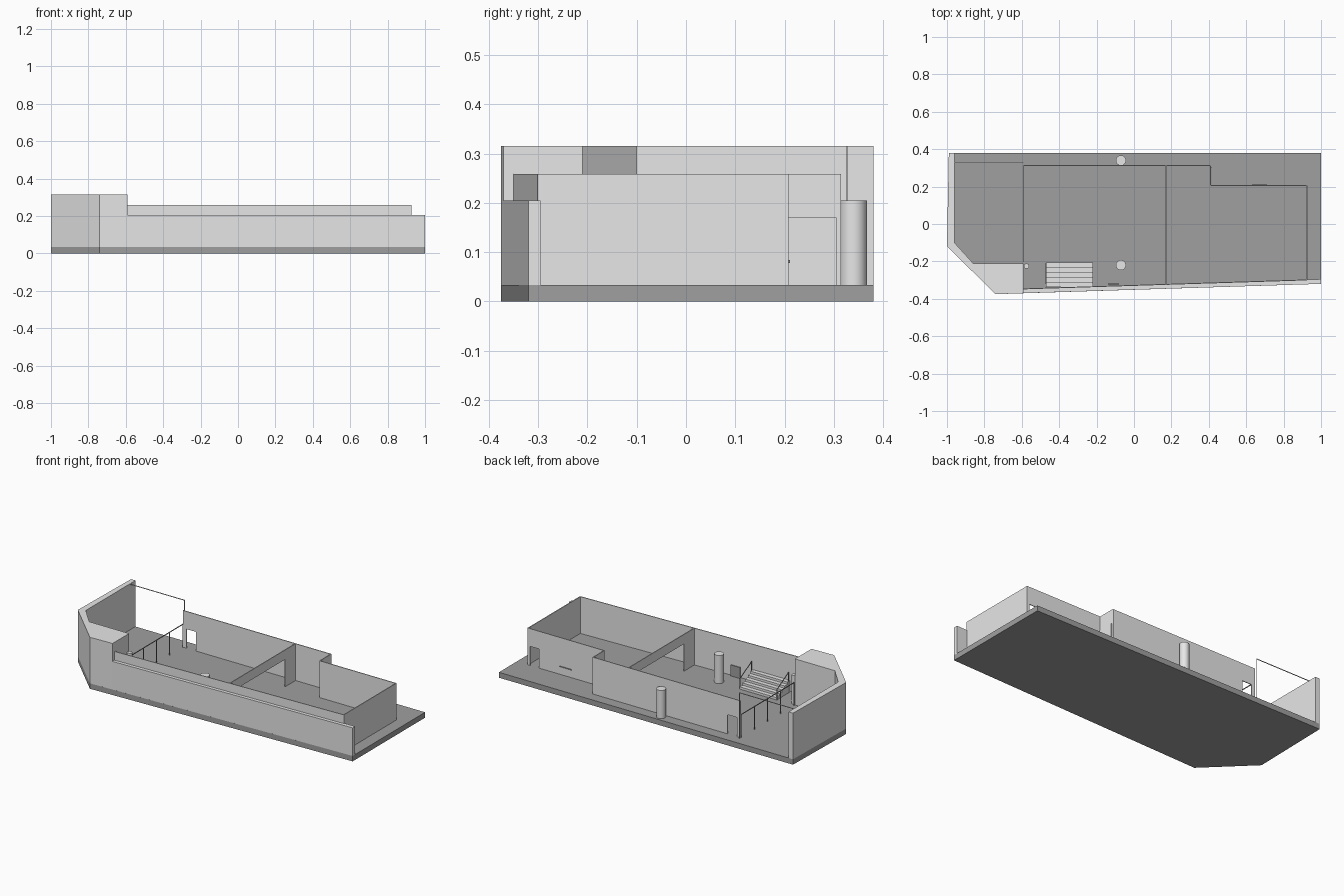
import bpy, bmesh, math
from mathutils import Vector

cube = bpy.data.objects.get("Cube")
if cube:
    bpy.data.objects.remove(cube)


def material(name, v):
    m = bpy.data.materials.new(name)
    m.use_nodes = True
    color = (v, v, v, 1)
    m.diffuse_color = color
    m.node_tree.nodes["Principled BSDF"].inputs["Base Color"].default_value = color
    return m


LIGHT = material("light_grey_plaster", 0.8)
DARK = material("dark_grey_floor", 0.35)
FLOOR = 0.033
TOP = 0.258


def prism(name, outline, z0, z1, mat=LIGHT):
    """Extrude a plan outline from z0 to z1."""
    bm = bmesh.new()
    base = bm.faces.new([bm.verts.new((x, y, z0)) for x, y in outline])
    up = bmesh.ops.extrude_face_region(bm, geom=[base])
    verts = [g for g in up["geom"] if isinstance(g, bmesh.types.BMVert)]
    bmesh.ops.translate(bm, verts=verts, vec=(0, 0, z1 - z0))
    bmesh.ops.recalc_face_normals(bm, faces=bm.faces)
    mesh = bpy.data.meshes.new(name)
    bm.to_mesh(mesh)
    bm.free()
    ob = bpy.data.objects.new(name, mesh)
    bpy.context.collection.objects.link(ob)
    mesh.materials.append(mat)
    return ob


def wall(name, p, q, z0=FLOOR, z1=TOP, t=0.005, mat=LIGHT):
    """Straight wall of thickness t, centred on the line p to q."""
    p, q = Vector(p), Vector(q)
    d = (q - p).normalized()
    n = Vector((-d.y, d.x)) * t / 2
    return prism(name, [p - n, q - n, q + n, p + n], z0, z1, mat)


def column(name, x, y, r, z1):
    bpy.ops.mesh.primitive_cylinder_add(vertices=32, radius=r, depth=z1 - FLOOR,
                                        location=(x, y, (z1 + FLOOR) / 2))
    ob = bpy.context.object
    ob.name = name
    ob.data.materials.append(LIGHT)
    bpy.ops.object.shade_smooth_by_angle(angle=math.radians(40))


# Ground slab
prism("ground_slab", [(-0.99, 0.38), (1, 0.38), (1, -0.32), (-0.74, -0.375), (-1, -0.12)],
      0, FLOOR, DARK)

# Tall corner mass and side wall
prism("tall_corner_wall", [(-0.59, -0.37), (-0.59, -0.21), (-0.86, -0.21), (-0.96, -0.1),
                           (-0.96, 0.38), (-0.99, 0.38), (-1, -0.12), (-0.74, -0.375)],
      FLOOR, 0.315)

# Sloping front parapet and the room wall behind it
prism("front_parapet", [(-0.59, -0.37), (1, -0.32), (1, -0.295), (-0.59, -0.345)], FLOOR, 0.205)
wall("front_room_wall", (-0.59, -0.347), (0.925, -0.299))

# Rear wall with doorway
wall("rear_wall_end", (-0.59, 0.312), (-0.565, 0.312))
wall("rear_wall_over_door", (-0.565, 0.312), (-0.5, 0.312), 0.15)
wall("rear_wall", (-0.5, 0.312), (0.41, 0.312))

# Recessed rear wall, its doorway, and the end wall
wall("recess_return_wall", (0.41, 0.314), (0.41, 0.205))
wall("recess_door", (0.414, 0.207), (0.414, 0.305), FLOOR, 0.17)
wall("recessed_rear_wall", (0.41, 0.205), (0.85, 0.205))
wall("recessed_wall_over_door", (0.85, 0.205), (0.91, 0.205), 0.15)
wall("recessed_wall_end", (0.91, 0.205), (0.925, 0.205))
wall("recessed_wall_slot", (0.63, 0.209), (0.71, 0.209), 0.078, 0.084, mat=DARK)
wall("end_wall", (0.925, 0.207), (0.925, -0.3))

# Cross partition with a wide opening
wall("partition_rear", (0.17, 0.312), (0.17, 0.21))
wall("partition_lintel", (0.17, 0.21), (0.17, -0.22), 0.2)
wall("partition_front", (0.17, -0.22), (0.17, -0.32))

# Round columns
column("rear_column", -0.07, 0.34, 0.027, 0.205)
column("inner_column", -0.07, -0.22, 0.027, 0.205)
column("entry_post", -0.575, -0.225, 0.014, 0.21)

# Stairs climbing to the front
STEPS = 5
for i in range(STEPS):
    y = -0.205 - i * 0.026
    prism(f"stair_step_{i + 1}", [(-0.47, y), (-0.22, y), (-0.22, -0.336), (-0.47, -0.336)],
          FLOOR, FLOOR + 0.014 * (i + 1))
for x in (-0.47, -0.22):
    wall("stair_rail_post", (x - 0.002, -0.21), (x + 0.002, -0.21), FLOOR, 0.1, 0.004, DARK)
    wall("stair_rail_top_post", (x - 0.002, -0.32), (x + 0.002, -0.32), FLOOR, 0.16, 0.004, DARK)
    rail = wall("stair_handrail", (x, -0.21), (x, -0.32), 0.096, 0.1, 0.004, DARK)
    for v in rail.data.vertices:
        if v.co.y < -0.3:
            v.co.z += 0.06

# Small dark panel by the stairs
wall("wall_panel", (-0.14, -0.322), (-0.08, -0.32), FLOOR, 0.1, mat=DARK)

# Railing across the open terrace side
POSTS = 5
for i in range(POSTS):
    y = 0.31 - i * 0.51 / (POSTS - 1)
    wall("terrace_rail_post", (-0.592, y), (-0.588, y), FLOOR, 0.175, 0.004, DARK)
wall("terrace_top_rail", (-0.59, 0.312), (-0.59, -0.202), 0.171, 0.175, 0.004, DARK)

# Slender frame over the terrace opening
wall("terrace_frame_beam", (-0.96, 0.327), (-0.59, 0.327), 0.311, 0.315, 0.003)
wall("terrace_frame_post", (-0.593, 0.327), (-0.59, 0.327), FLOOR, 0.315, 0.003)
